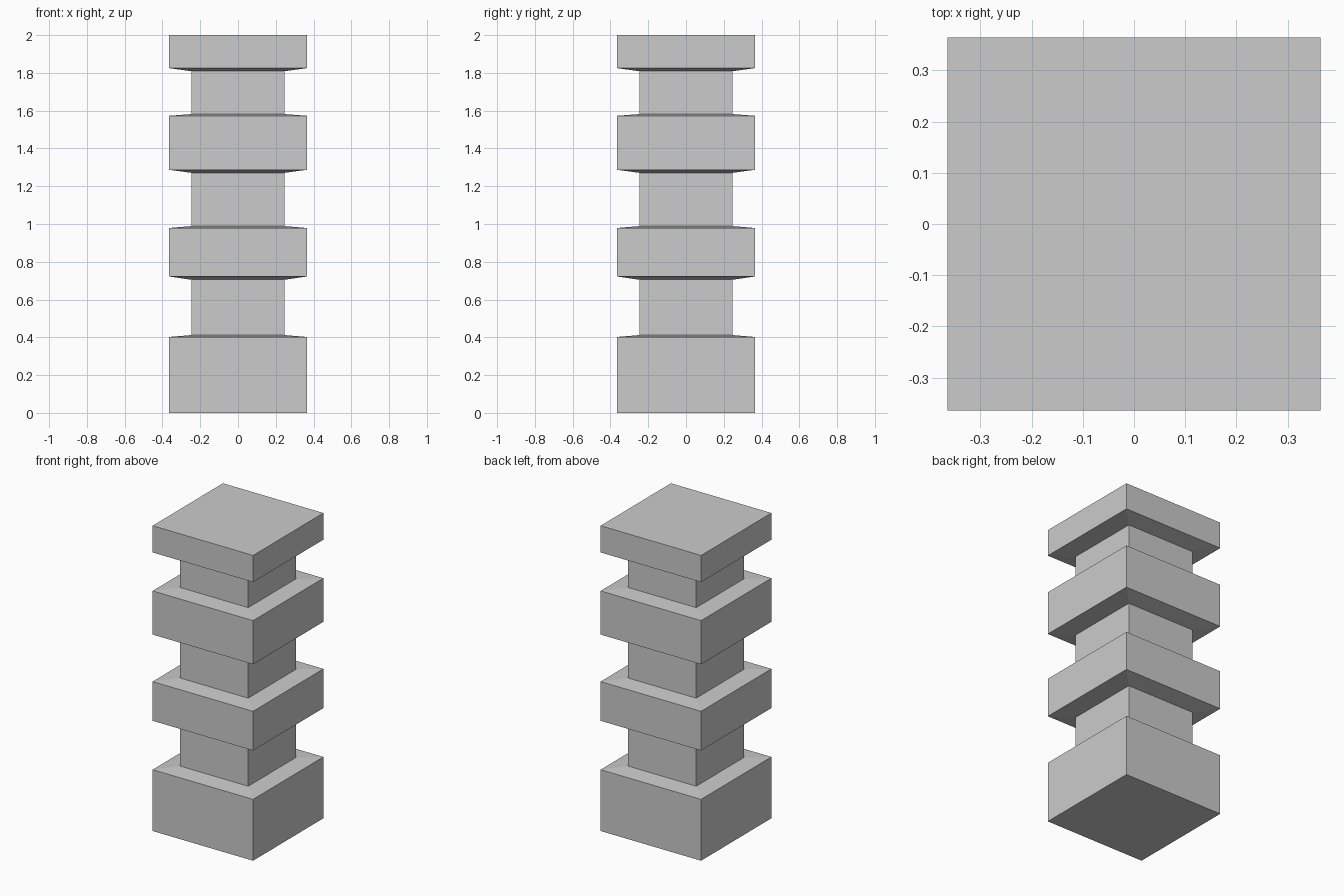
import bpy, bmesh

if "Cube" in bpy.data.objects:
    bpy.data.objects.remove(bpy.data.objects["Cube"])

WIDE, NECK = 0.364, 0.247

# Half-width and height of each square ring, bottom to top
profile = [(WIDE, 0.0), (WIDE, 0.402), (NECK, 0.412)]
# Each block: lower neck edge, lower rim, upper rim, upper neck edge
for z0, z1, z2, z3 in [(0.705, 0.722, 0.979, 0.989), (1.271, 1.287, 1.573, 1.582)]:
    profile += [(NECK, z0), (WIDE, z1), (WIDE, z2), (NECK, z3)]
# Cap block
profile += [(NECK, 1.809, ), (WIDE, 1.825), (WIDE, 2.0)]

# Loft the square rings into one closed pillar
bm = bmesh.new()
corners = [(-1, -1), (1, -1), (1, 1), (-1, 1)]
rings = [[bm.verts.new((r * x, r * y, z)) for x, y in corners] for r, z in profile]
for low, high in zip(rings, rings[1:]):
    for i in range(4):
        j = (i + 1) % 4
        bm.faces.new((low[i], low[j], high[j], high[i]))
bm.faces.new(rings[0][::-1])
bm.faces.new(rings[-1])

mesh = bpy.data.meshes.new("notched_pillar")
bm.to_mesh(mesh)
bm.free()
bpy.context.collection.objects.link(bpy.data.objects.new("notched_pillar", mesh))
